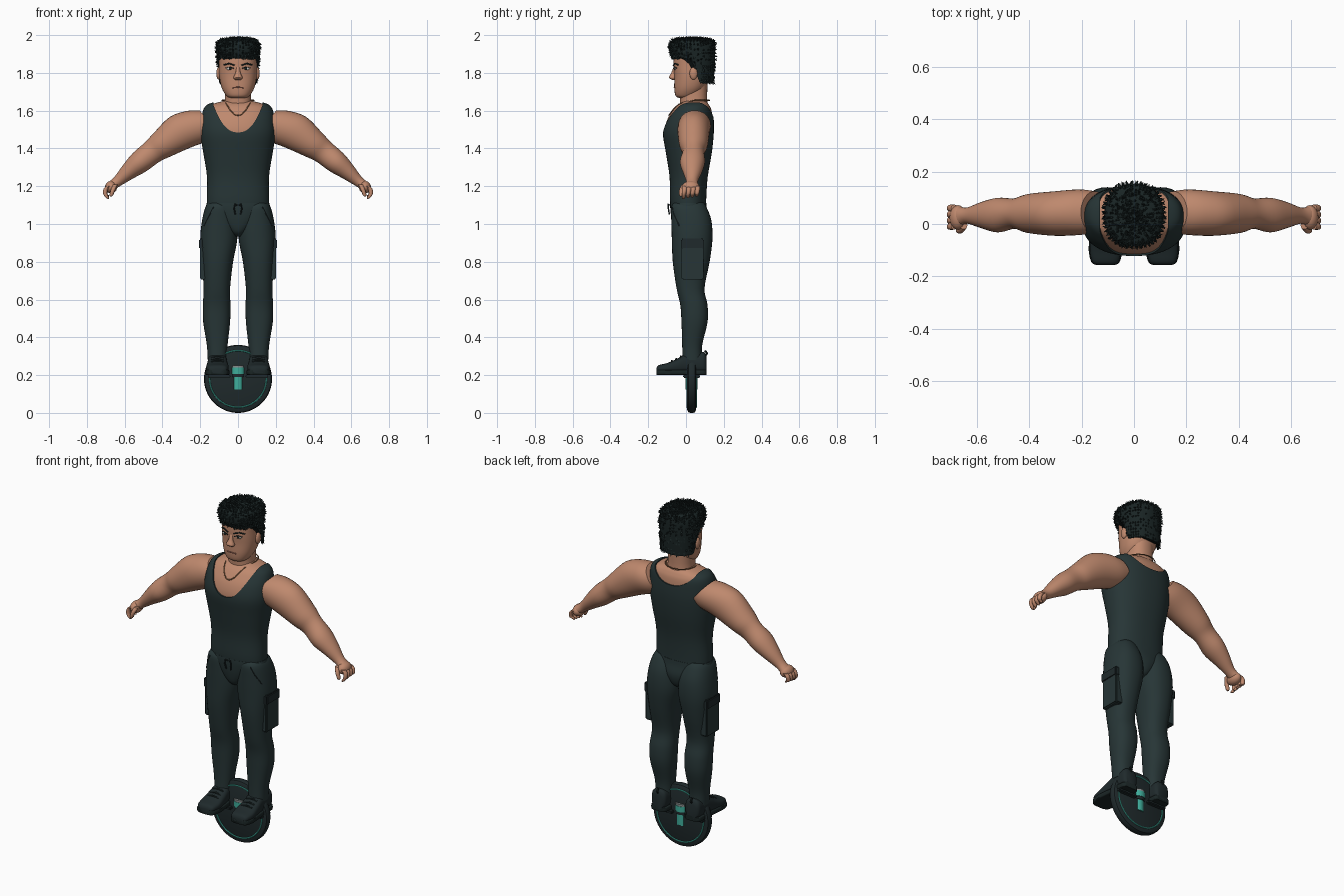
import bpy, bmesh, math, random
from mathutils import Vector, Matrix
from mathutils.bvhtree import BVHTree

if "Cube" in bpy.data.objects:
    bpy.data.objects.remove(bpy.data.objects["Cube"], do_unlink=True)
random.seed(4)
X, Y, Z = Vector((1, 0, 0)), Vector((0, 1, 0)), Vector((0, 0, 1))
parts = []


def material(name, rgb):
    m = bpy.data.materials.new(name)
    m.use_nodes = True
    m.diffuse_color = (*rgb, 1)
    m.node_tree.nodes["Principled BSDF"].inputs["Base Color"].default_value = (*rgb, 1)
    return m


skin = material("skin", (.52, .25, .155))
cloth = material("dark cloth", (.02, .036, .037))
dark = material("dark rubber", (.014, .023, .025))
black = material("hair black", (.01, .018, .018))
teal = material("teal", (.05, .42, .33))
grey = material("grey metal", (.25, .27, .27))
white = material("eye white", (.6, .55, .5))
chain = material("chain", (.22, .11, .05))
lip = material("lip", (.33, .13, .09))


def add(name, bm, mat):
    bmesh.ops.recalc_face_normals(bm, faces=bm.faces)
    me = bpy.data.meshes.new(name)
    bm.to_mesh(me)
    bm.free()
    me.materials.append(mat)
    ob = bpy.data.objects.new(name, me)
    bpy.context.collection.objects.link(ob)
    parts.append(ob)
    return ob


def smooth_steps(rows, steps):
    """Catmull-Rom interpolation between rows of numbers."""
    out = []
    for i in range(len(rows) - 1):
        a, b, c, d = (rows[max(0, min(len(rows) - 1, i + k))] for k in (-1, 0, 1, 2))
        for s in range(steps):
            t = s / steps
            out.append([q + .5 * t * (r - p + t * (2*p - 5*q + 4*r - w + t * (3*(q - r) + w - p)))
                        for p, q, r, w in zip(a, b, c, d)])
    return out + [rows[-1]]


def loft(name, rows, mat, u=X, v=Y, steps=4, power=2.3, sides=32):
    """Skin rings given as (cx, cy, cz, radius along u, radius along v)."""
    bm = bmesh.new()
    rings = []
    for cx, cy, cz, a, b in smooth_steps(rows, steps):
        ring = []
        for k in range(sides):
            t = math.tau * k / sides
            c, s = (math.copysign(abs(f) ** (2 / power), f) for f in (math.cos(t), math.sin(t)))
            ring.append(bm.verts.new(Vector((cx, cy, cz)) + u * a * c + v * b * s))
        rings.append(ring)
    for r, q in zip(rings, rings[1:]):
        for k in range(sides):
            bm.faces.new((r[k], r[k - 1], q[k - 1], q[k]))
    bm.faces.new(rings[0])
    bm.faces.new(rings[-1])
    return add(name, bm, mat)


def upright(name, rows, mat, **kw):
    """Vertical loft from rows of (z, x0, x1, y0, y1)."""
    return loft(name, [((a + b) / 2, (c + d) / 2, z, (b - a) / 2, (d - c) / 2)
                       for z, a, b, c, d in rows], mat, **kw)


def body(name, rows, mat, **kw):
    return upright(name, [(z, -r, r, a, b) for z, r, a, b in rows], mat, **kw)


def box(name, centre, size, mat, bevel=.006):
    bm = bmesh.new()
    bmesh.ops.create_cube(bm, size=1, matrix=Matrix.Translation(centre) @ Matrix.Diagonal((*size, 1)))
    bmesh.ops.bevel(bm, geom=bm.edges[:], offset=bevel, segments=2, affect='EDGES')
    return add(name, bm, mat)


def ball(name, centre, radii, mat):
    bm = bmesh.new()
    bmesh.ops.create_uvsphere(bm, u_segments=20, v_segments=12, radius=1,
                              matrix=Matrix.Translation(centre) @ Matrix.Diagonal((*radii, 1)))
    return add(name, bm, mat)


def cord(name, pts, r, mat, cyclic=False):
    cu = bpy.data.curves.new(name, 'CURVE')
    cu.dimensions, cu.bevel_depth, cu.bevel_resolution, cu.use_fill_caps = '3D', r, 2, True
    sp = cu.splines.new('POLY')
    sp.points.add(len(pts) - 1)
    for p, q in zip(sp.points, pts):
        p.co = (*q, 1)
    sp.use_cyclic_u = cyclic
    tmp = bpy.data.objects.new(name, cu)
    me = bpy.data.meshes.new_from_object(tmp)
    bpy.data.objects.remove(tmp)
    bm = bmesh.new()
    bm.from_mesh(me)
    return add(name, bm, mat)


def surface(ob):
    bm = bmesh.new()
    bm.from_mesh(ob.data)
    tree = BVHTree.FromBMesh(bm)

    def front(x, z, lift=.002):
        hit = tree.ray_cast(Vector((x, -1, z)), Y)[0]
        return Vector((x, (hit.y if hit else -.03) - lift, z))
    return front


# Torso skin, and the tank top as an inflated copy with cut necklines
torso_rows = [(1.07, .155, -.07, .1), (1.13, .158, -.078, .1), (1.25, .157, -.08, .108),
              (1.38, .177, -.1, .13), (1.48, .192, -.115, .14), (1.55, .188, -.1, .14),
              (1.6, .178, -.07, .135), (1.625, .16, -.05, .125), (1.64, .12, -.03, .115),
              (1.655, .06, -.01, .1)]
torso = body("torso", torso_rows, skin, sides=56)
tank = body("tank_top", torso_rows, cloth, sides=56)
for vert, n in [(p, p.normal.copy()) for p in tank.data.vertices]:
    vert.co += n * .007


def neckline(low, y0, y1):
    bm = bmesh.new()
    ts = [k / 12 for k in range(-12, 13)]
    outline = [(.13 * t, low + (1.63 - low) * abs(t) ** 2.4) for t in ts] + [(.132, 1.8), (-.132, 1.8)]
    face = bm.faces.new([bm.verts.new((x, y0, z)) for x, z in outline])
    ext = bmesh.ops.extrude_face_region(bm, geom=[face])["geom"]
    bmesh.ops.translate(bm, vec=(0, y1 - y0, 0), verts=[g for g in ext if isinstance(g, bmesh.types.BMVert)])
    cutter = add("neckline_cutter", bm, cloth)
    parts.remove(cutter)
    cutter.hide_render = True
    mod = tank.modifiers.new("neckline", 'BOOLEAN')
    mod.operation, mod.solver, mod.object = 'DIFFERENCE', 'EXACT', cutter
    return cutter


cutters = [neckline(1.485, -.4, .045), neckline(1.565, .035, .4)]
tank.data = bpy.data.meshes.new_from_object(tank.evaluated_get(bpy.context.evaluated_depsgraph_get()))
tank.modifiers.clear()
for c in cutters:
    bpy.data.objects.remove(c)

# Neck, head, necklace
loft("neck", [(0, .045, 1.6, .08, .075), (0, .04, 1.66, .07, .072), (0, .04, 1.76, .07, .075)], skin)
head = body("head", [(1.668, .045, -.04, .04), (1.68, .063, -.056, .06), (1.72, .086, -.062, .1),
                     (1.78, .099, -.062, .125), (1.84, .101, -.066, .14), (1.9, .1, -.06, .14),
                     (1.95, .07, -.03, .11)], skin, sides=40)
chest = surface(torso)
loop = [chest(x, 1.575 + .06 * (x / .06) ** 2, .004) for x in [k * .01 - .06 for k in range(13)]]
loop += [Vector((.085 * math.cos(a), .045 + .08 * math.sin(a), 1.655)) for a in [k * math.pi / 8 for k in range(9)]]
cord("necklace", loop, .003, chain, cyclic=True)

# Face
face = surface(head)
loft("nose", [(0, -.058, 1.83, .01, .008), (0, -.066, 1.8, .013, .012),
              (0, -.07, 1.775, .024, .02), (0, -.064, 1.763, .015, .01)], skin, sides=16)
cord("mouth", [face(x, 1.724 - abs(x) * .08, 0) for x in (-.028, -.014, 0, .014, .028)], .0035, lip)
for side, s in (("left", 1), ("right", -1)):
    ball(side + "_eye", face(.043 * s, 1.822, -.001), (.02, .004, .007), white)
    ball(side + "_pupil", face(.042 * s, 1.822, .002), (.007, .003, .007), black)
    cord(side + "_upper_lid", [face(x * s, z) for x, z in ((.021, 1.824), (.042, 1.831), (.065, 1.825))], .0025, black)
    cord(side + "_eyebrow", [face(x * s, z) for x, z in ((.018, 1.84), (.05, 1.85), (.075, 1.842))], .004, black)
    ball(side + "_ear", (.102 * s, .04, 1.797), (.013, .021, .033), skin)

# Hair: flat-topped cap dropping to the nape, covered with short tufts
hair = body("hair", [(1.875, .104, -.07, .146), (1.91, .111, -.084, .153), (1.945, .112, -.086, .154),
                     (1.968, .1, -.075, .142), (1.978, .065, -.04, .105), (1.98, .01, .02, .04)],
            black, steps=6, sides=48)
for v in hair.data.vertices:
    t = max(0, min(1, (v.co.y - .02) / .06))
    v.co.z -= .13 * t * t * (3 - 2 * t) * max(0, (1.945 - v.co.z) / .07)
bm = bmesh.new()
for f in random.choices([p for p in hair.data.polygons if len(p.vertices) == 4], k=1100):
    tip = f.normal + Vector([random.uniform(-.7, .7) for _ in range(3)])
    if f.center.z < 1.86 and f.center.y > .06:
        tip = tip * .5 - Z
    side = tip.cross(X + Y * .3).normalized() * .006
    other = tip.cross(side).normalized() * .006
    base = [bm.verts.new(f.center + o) for o in (side, other - side * .5, -other - side * .5)]
    top = bm.verts.new(f.center + tip.normalized() * random.uniform(.008, .017))
    for k in range(3):
        bm.faces.new((base[k - 1], base[k], top))
add("hair_tufts", bm, black)

# Trousers: pelvis and drawstring
body("pelvis", [(.935, .02, -.03, .06), (.96, .05, -.06, .1), (1.02, .12, -.076, .118),
                (1.08, .166, -.083, .11), (1.11, .166, -.084, .108)], cloth)
for s in (-1, 1):
    cord("drawstring", [(.006 * s, -.086, 1.1), (.016 * s, -.095, 1.105), (.02 * s, -.093, 1.08),
                        (.014 * s, -.088, 1.05)], .004, dark)

# Limbs and shoes are made on the left and mirrored
first = len(parts)
leg = upright("left_leg", [(.28, .06, .16, -.02, .085), (.36, .055, .165, -.02, .086),
                           (.48, .042, .184, -.024, .114), (.57, .04, .186, -.03, .114),
                           (.66, .042, .182, -.05, .098), (.8, .026, .191, -.07, .125),
                           (.92, .004, .2, -.075, .14), (1.02, .01, .19, -.078, .134),
                           (1.09, .03, .172, -.078, .108), (1.115, .05, .15, -.06, .09)], cloth)
box("left_cargo_pocket", (.178, .035, .81), (.046, .115, .21), cloth)
box("left_pocket_flap", (.181, .035, .895), (.052, .122, .055), dark)
thigh = surface(leg)
cord("left_pocket_seam", [thigh(x, z, 0) for x, z in ((.13, 1.09), (.15, 1.05), (.18, .99))], .003, dark)

arm_rows = [(.15, .045, 1.535, .08, .085), (.21, .045, 1.52, .087, .1), (.3, .04, 1.488, .085, .1),
            (.4, .04, 1.42, .075, .077), (.455, .04, 1.38, .058, .064), (.52, .034, 1.328, .066, .06),
            (.58, .034, 1.278, .05, .045), (.635, .032, 1.228, .031, .029), (.665, .03, 1.205, .036, .026)]
loft("left_arm", arm_rows, skin, u=Y, v=Vector((.62, 0, .78)), power=2)
ball("left_palm", (.672, .025, 1.195), (.032, .047, .033), skin)
for k in range(4):
    y = -.008 + .023 * k
    loft("left_finger_%d" % (k + 1), [(.685, y, 1.2, .013, .013), (.7, y, 1.185, .013, .012),
         (.703, y - .003, 1.16, .011, .011), (.692, y - .005, 1.14 + .004 * k, .009, .009),
         (.686, y - .005, 1.133 + .004 * k, .004, .004)], skin, u=Y, v=X, sides=12, power=2)
loft("left_thumb", [(.65, -.005, 1.21, .015, .014), (.66, -.022, 1.185, .013, .012),
                    (.67, -.026, 1.155, .01, .01), (.672, -.026, 1.145, .004, .004)],
     skin, u=Y, v=X, sides=12, power=2)

shoe = [(-.157, .03, .235), (-.145, .05, .252), (-.1, .06, .264), (-.05, .056, .285),
        (0, .051, .312), (.06, .048, .318), (.095, .045, .322), (.108, .032, .3)]
loft("left_shoe", [(.109, y, (.21 + h) / 2, w, (h - .21) / 2) for y, w, h in shoe], dark,
     v=Z, power=2.8, sides=24)
loft("left_sole", [(.109, y, .214, w + .004, .014) for y, w, h in shoe], black, v=Z, power=8, sides=24)
for y, z in ((-.075, .276), (-.052, .286), (-.028, .299)):
    cord("left_lace", [(.109 + dx, y, z - abs(dx) * .25) for dx in (-.034, -.017, 0, .017, .034)], .005, black)
cord("left_heel_loop", [(.109, .1, .3), (.109, .112, .315), (.109, .1, .33)], .006, black)
box("left_pedal", (.1, .03, .193), (.12, .09, .016), dark, .004)
for ob in parts[first:]:
    bm = bmesh.new()
    bm.from_mesh(ob.data)
    bmesh.ops.scale(bm, vec=(-1, 1, 1), verts=bm.verts)
    add(ob.name.replace("left", "right"), bm, ob.data.materials[0])

# Wheel with teal rings and a stacked hub
loft("wheel", [(0, .03 + y, .18, r, r) for y, r in ((-.024, .162), (-.018, .176), (-.008, .18),
     (.008, .18), (.018, .176), (.024, .162))], dark, v=Z, steps=1, power=2, sides=64)
for y in (.006, .054):
    cord("wheel_ring", [(.15 * math.cos(a), y, .18 + .15 * math.sin(a))
                        for a in [math.tau * k / 64 for k in range(64)]], .004, teal, cyclic=True)
for name, z0, z1, r, m in (("hub_base", .125, .19, .032, teal), ("hub_band", .19, .207, .037, dark),
                           ("hub_collar", .207, .24, .04, teal), ("hub_lid", .24, .252, .038, grey)):
    loft(name, [(0, .03, z0, r, r), (0, .03, z1, r, r)], m, steps=1, power=2, sides=24)

# Smooth shading with sharp edges kept
bpy.ops.object.select_all(action='DESELECT')
for ob in parts:
    ob.select_set(ob.name != "hair_tufts")
bpy.context.view_layer.objects.active = torso
bpy.ops.object.shade_smooth_by_angle(angle=math.radians(40))
